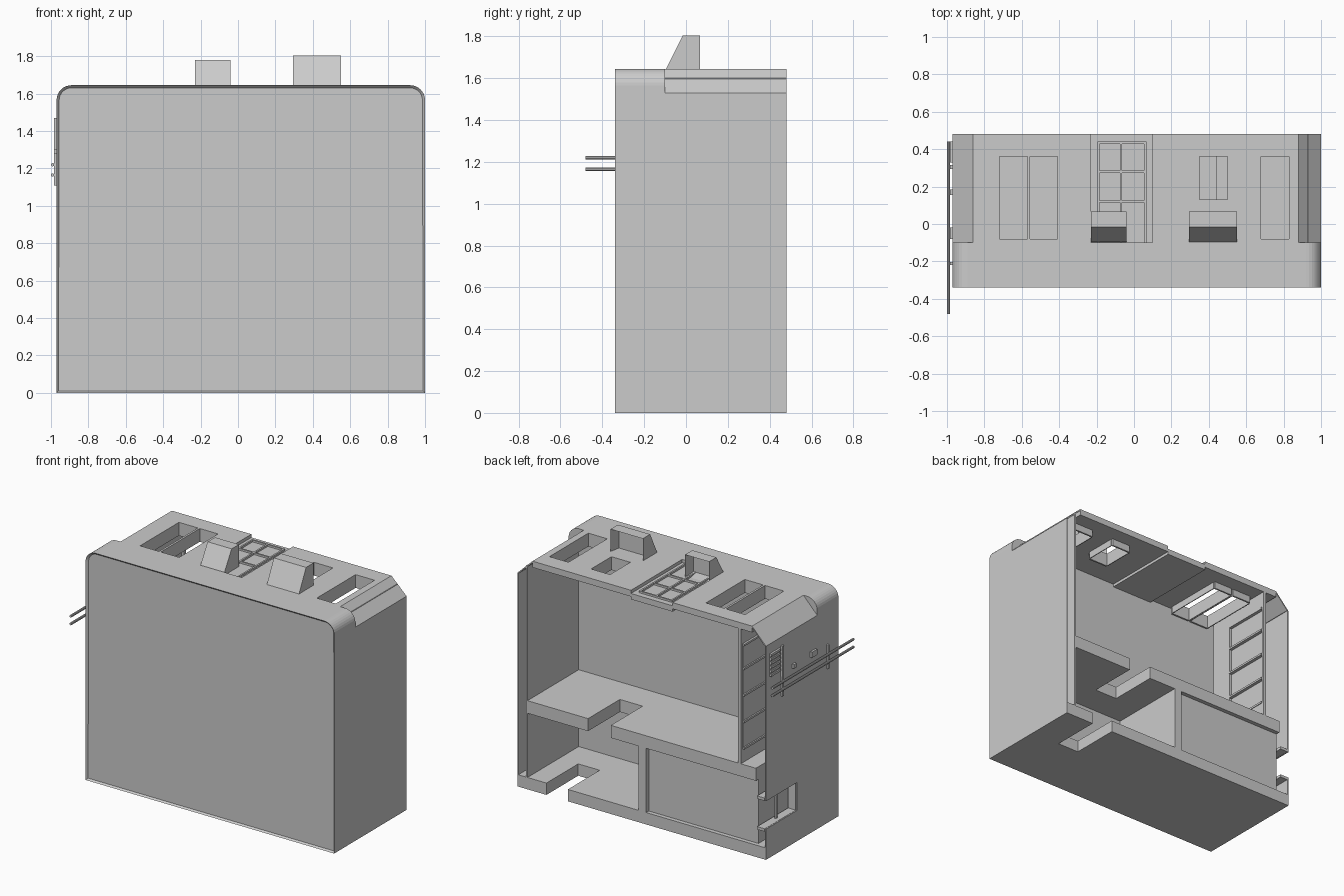
import bpy, bmesh
from math import pi, cos, sin

if "Cube" in bpy.data.objects:
    bpy.data.objects.remove(bpy.data.objects["Cube"])


def finish(name, bm):
    bmesh.ops.recalc_face_normals(bm, faces=bm.faces)
    me = bpy.data.meshes.new(name)
    bm.to_mesh(me)
    bm.free()
    ob = bpy.data.objects.new(name, me)
    bpy.context.collection.objects.link(ob)
    return ob


def boxes(name, items):
    """One object from boxes given as (x0, x1, y0, y1, z0, z1)."""
    bm = bmesh.new()
    for x0, x1, y0, y1, z0, z1 in items:
        vs = bmesh.ops.create_cube(bm, size=1)["verts"]
        for v in vs:
            v.co.x = x1 if v.co.x > 0 else x0
            v.co.y = y1 if v.co.y > 0 else y0
            v.co.z = z1 if v.co.z > 0 else z0
    return finish(name, bm)


def prism_bm(pts, axis, a, b):
    """Extrude a 2D outline along an axis from a to b."""
    place = {"x": lambda p, q, t: (t, p, q),
             "y": lambda p, q, t: (p, t, q),
             "z": lambda p, q, t: (p, q, t)}[axis]
    bm = bmesh.new()
    face = bm.faces.new([bm.verts.new(place(p, q, a)) for p, q in pts])
    new = bmesh.ops.extrude_face_region(bm, geom=[face])["geom"]
    i = "xyz".index(axis)
    for v in new:
        if isinstance(v, bmesh.types.BMVert):
            v.co[i] = b
    bmesh.ops.recalc_face_normals(bm, faces=bm.faces)
    return bm


def prism(name, pts, axis, a, b):
    return finish(name, prism_bm(pts, axis, a, b))


def recess(bm, sign, rim, depth):
    """Inset the face looking along sign*y and push it inwards."""
    face = max(bm.faces, key=lambda f: f.normal.y * sign)
    bmesh.ops.inset_region(bm, faces=[face], thickness=rim)
    for v in face.verts:
        v.co.y -= sign * depth


XL, XR, YF, YM, YB = -0.97, 1.0, -0.34, -0.10, 0.48
TOP, EAVE = 1.645, 1.53

# Front slab with rounded upper corners and a thin raised rim
r = 0.08
arc = [(cos(i * pi / 16), sin(i * pi / 16)) for i in range(9)]
outline = [(XL, 0), (XR, 0)]
outline += [(XR - r + r * c, TOP - r + r * s) for c, s in arc]
outline += [(XL + r - r * c, TOP - r + r * s) for c, s in reversed(arc)]
bm = prism_bm(outline, "y", YF, YM)
recess(bm, -1, 0.014, 0.015)
facade = finish("front_slab", bm)

# Side sheets; the left one has a window notch open to the back
boxes("right_wall", [(XR - 0.008, XR, YM, YB, 0, EAVE)])
prism("left_wall", [(YM, 0), (YB, 0), (YB, 0.22), (0.13, 0.22), (0.13, 0.42),
                    (YB, 0.42), (YB, EAVE), (YM, EAVE)], "x", XL, XL + 0.008)
boxes("left_window_frame", [(-0.96, -0.90, 0.12, YB, 0.20, 0.22),
                            (-0.96, -0.90, 0.12, YB, 0.42, 0.44),
                            (-0.96, -0.90, 0.12, 0.13, 0.22, 0.42),
                            (-0.93, -0.92, 0.29, 0.31, 0.22, 0.42)])

# Sloping eaves
for name, x, xi, s in (("right_eave", XR, 0.88, 1), ("left_eave", XL, -0.86, -1)):
    prism(name, [(x, EAVE), (xi, TOP), (xi, TOP - 0.012), (x - s * 0.012, EAVE)],
          "y", YM, YB)


# Slabs with a slot cut from the back edge
def slotted(name, x0, x1, s0, s1, depth, z0, z1):
    prism(name, [(x0, YM), (x1, YM), (x1, YB), (s1, YB), (s1, depth),
                 (s0, depth), (s0, YB), (x0, YB)], "z", z0, z1)


slotted("ground_floor", XL, XR, 0.60, 0.77, 0.12, 0, 0.085)
slotted("upper_floor", -0.89, 0.93, 0.26, 0.44, 0.12, 0.545, 0.635)

# Inner lining and lower block
boxes("right_lining", [(0.92, 0.93, YM, YB, 0.08, 1.60)])
boxes("lower_block", [(-0.89, 0.0, YM, 0.45, 0.08, 0.56)])
boxes("divider_wall", [(-0.02, 0.04, YM, YB, 0.08, 0.56)])

# Upper partition with a rack of shelves
rows = [0.74, 0.93, 1.12, 1.31, 1.48]
boxes("partition", [(-0.77, -0.75, -0.05, 0.12, 0.63, 1.62),
                    (-0.77, -0.75, 0.46, YB, 0.63, 1.62),
                    (-0.77, -0.75, 0.12, 0.46, 0.63, rows[0]),
                    (-0.77, -0.75, 0.12, 0.46, rows[-1], 1.62),
                    (-0.775, -0.768, 0.12, 0.46, rows[0], rows[-1])])
boxes("partition_slats", [(-0.785, -0.745, 0.12, 0.46, z - 0.007, z + 0.007)
                          for z in rows])

# Roof panels around the skylights: holes are (x0, x1, y0, y1)
ZR = 1.60


def roof(name, x0, x1, holes):
    parts, x = [], x0
    for a, b, c, d in holes:
        parts += [(x, a, YM, YB, ZR, TOP), (a, b, YM, c, ZR, TOP),
                  (a, b, d, YB, ZR, TOP)]
        x = b
    boxes(name, parts + [(x, x1, YM, YB, ZR, TOP)])


left_holes = [(-0.72, -0.57, -0.08, 0.36), (-0.555, -0.41, -0.08, 0.36)]
right_holes = [(0.35, 0.50, 0.13, 0.36), (0.68, 0.83, -0.08, 0.36)]
roof("roof_left", -0.86, -0.23, left_holes)
roof("roof_right", 0.10, 0.88, right_holes)
boxes("roof_middle", [(-0.23, 0.10, YM, YB, ZR - 0.02, 1.622)])
boxes("roof_middle_battens",
      [(x - 0.006, x + 0.006, YM, 0.44, 1.62, 1.635) for x in (-0.19, -0.07, 0.06)]
      + [(-0.19, 0.06, y - 0.006, y + 0.006, 1.62, 1.635) for y in (0.12, 0.28, 0.434)])

# Hanging skylight frames
t = 0.012
frames = []
for a, b, c, d in left_holes + right_holes:
    frames += [(a - t / 2, a, c, d, 1.55, 1.61), (b, b + t / 2, c, d, 1.55, 1.61),
               (a, b, c - t, c, 1.55, 1.61), (a, b, d, d + t, 1.55, 1.61)]
boxes("skylight_frames", frames)

# Roof hoods, open at the back
for name, x0, x1, z in (("small_hood", -0.23, -0.04, 1.78),
                        ("large_hood", 0.295, 0.55, 1.805)):
    bm = prism_bm([(-0.095, 1.62), (-0.095, TOP), (-0.015, z), (0.068, z),
                   (0.068, 1.62)], "x", x0, x1)
    recess(bm, 1, 0.02, 0.075)
    finish(name, bm)

# Pipes along the left wall
for name, z in (("upper_pipe", 1.22), ("lower_pipe", 1.165)):
    bpy.ops.mesh.primitive_cylinder_add(vertices=10, radius=0.009, depth=0.92,
                                        location=(-0.991, -0.02, z),
                                        rotation=(pi / 2, 0, 0))
    bpy.context.object.name = name
    bpy.ops.object.shade_smooth_by_angle()

# Vent grille, brackets and small boxes on the left wall
boxes("vent_grille", [(-0.985, XL, 0.33, 0.44, 1.30 + 0.029 * i, 1.316 + 0.029 * i)
                      for i in range(6)] + [(-0.976, XL, 0.33, 0.44, 1.30, 1.46)])
boxes("wall_fittings", [(-0.985, XL, 0.295, 0.315, 1.25, 1.47),
                        (-0.985, XL, 0.155, 0.185, 1.26, 1.29),
                        (-0.985, XL, -0.08, -0.02, 1.26, 1.30)])
boxes("pipe_brackets", [(-0.985, XL, y - 0.008, y + 0.008, 1.11, 1.28)
                        for y in (-0.21, 0.305)])
